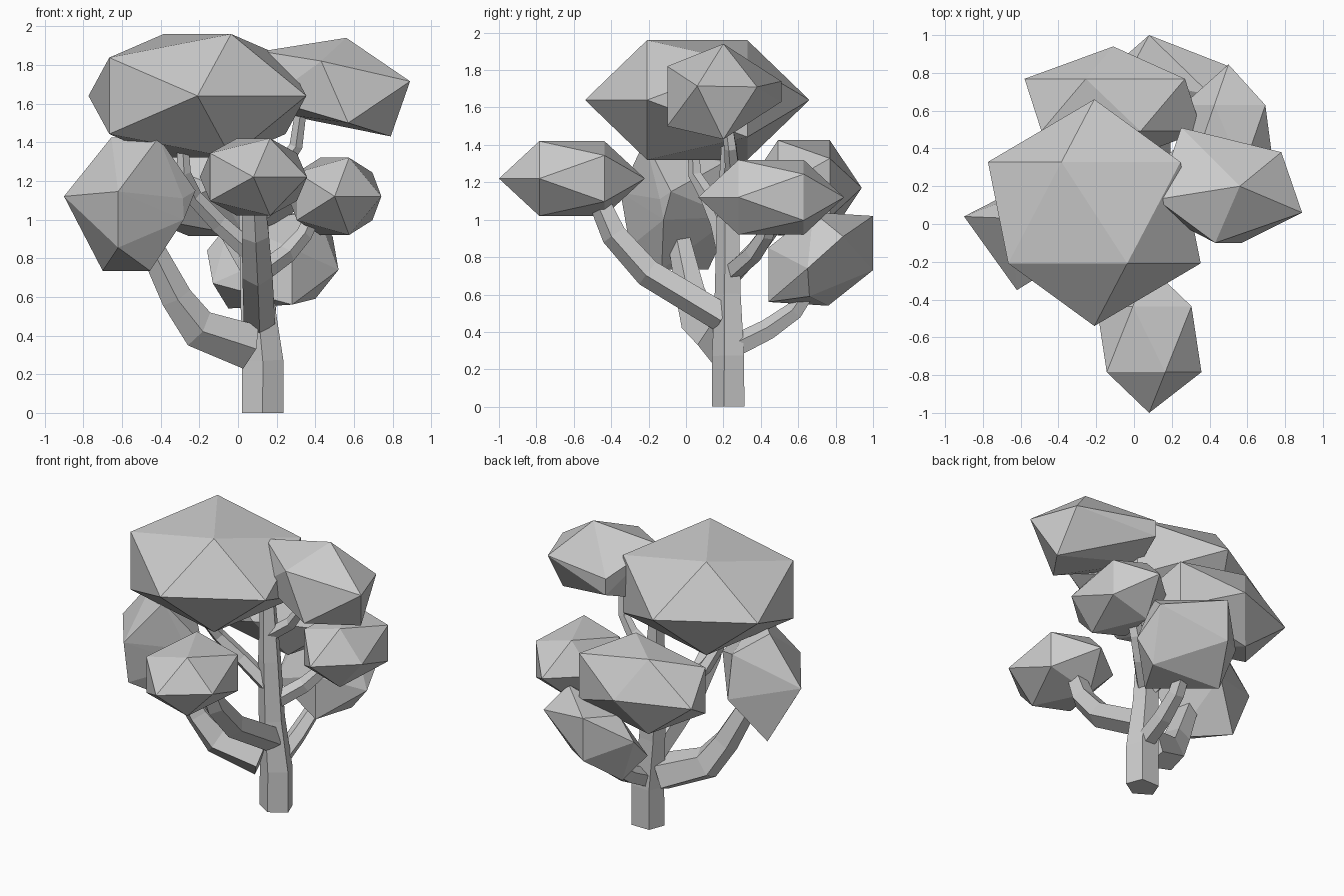
import bpy, bmesh
from math import sin, cos, radians, tau
from mathutils import Vector, Matrix

if "Cube" in bpy.data.objects:
    bpy.data.objects.remove(bpy.data.objects["Cube"])


def finish(bm, name):
    bmesh.ops.recalc_face_normals(bm, faces=bm.faces)
    me = bpy.data.meshes.new(name)
    bm.to_mesh(me)
    bm.free()
    ob = bpy.data.objects.new(name, me)
    bpy.context.collection.objects.link(ob)
    return ob


def limb(name, pts, radii, squash=1.0):
    """Five-sided tapering tube along a path."""
    bm = bmesh.new()
    pts = [Vector(p) for p in pts]
    rings = []
    for i, (p, r) in enumerate(zip(pts, radii)):
        t = (pts[min(i + 1, len(pts) - 1)] - pts[max(i - 1, 0)]).normalized()
        if i == 0 and p.z == 0:
            t = Vector((0, 0, 1))
        side = t.cross(Vector((0, 1, 0))).normalized()
        up = side.cross(t)
        rings.append([bm.verts.new(p + r * (side * sin(k * tau / 5) - up * squash * cos(k * tau / 5)))
                      for k in range(5)])
    for a, b in zip(rings, rings[1:]):
        for k in range(5):
            j = (k + 1) % 5
            bm.faces.new((a[k], a[j], b[j], b[k]))
    bm.faces.new(rings[0])
    bm.faces.new(rings[-1])
    return finish(bm, name)


def clump(name, loc, size):
    """Stretched icosahedron with its poles along y."""
    bm = bmesh.new()
    bmesh.ops.create_icosphere(bm, subdivisions=1, radius=1)
    bm.transform(Matrix.Translation(loc) @ Matrix.Diagonal((*size, 1))
                 @ Matrix.Rotation(radians(90), 4, 'X'))
    return finish(bm, name)


def hull(name, pts):
    """Faceted clump wrapped around a few corner points."""
    bm = bmesh.new()
    for p in pts:
        bm.verts.new(p)
    bmesh.ops.convex_hull(bm, input=bm.verts)
    bmesh.ops.delete(bm, geom=[v for v in bm.verts if not v.link_faces], context='VERTS')
    return finish(bm, name)


def mirrored(centre, half):
    """Corner points plus their opposites through the centre."""
    return [Vector(centre) + s * Vector(v) for v in half for s in (1, -1)]


# Trunk
limb("trunk", [(.128, .234, 0), (.128, .234, .27), (.098, .23, .6), (.08, .23, 1.0), (.06, .235, 1.45)],
     [.113, .112, .09, .078, .05], .85)

# Branches
limb("front_branch", [(.11, .2, .48), (.10, -.2, .72), (.09, -.38, .92), (.08, -.47, 1.12)],
     [.085, .082, .074, .06])
limb("left_branch", [(.055, .18, .345), (-.21, .08, .44), (-.32, .03, .60), (-.46, -.03, .88)],
     [.125, .108, .085, .065])
limb("back_branch", [(.13, .24, .31), (.135, .44, .41), (.145, .58, .51), (.16, .68, .66)],
     [.065, .06, .053, .045])
limb("right_branch", [(.10, .23, .71), (.25, .36, .82), (.34, .43, .92), (.40, .46, 1.05)],
     [.055, .052, .045, .04])
limb("back_left_branch", [(.09, .24, .70), (0, .38, .85), (-.08, .48, .98), (-.1, .54, 1.1)],
     [.055, .05, .045, .04])
limb("crown_branch", [(.08, .22, .82), (-.10, .18, .98), (-.23, .12, 1.12), (-.28, .05, 1.24), (-.29, .04, 1.45)],
     [.055, .05, .045, .038, .03])
limb("upper_right_branch", [(.07, .23, 1.16), (.23, .25, 1.28), (.30, .24, 1.38), (.33, .21, 1.6)],
     [.045, .042, .036, .03])

# Leaf clumps with poles along y
clump("crown_leaves", (-.21, .06, 1.64), (.63, .60, .376))
clump("front_leaves", (.08, -.61, 1.22), (.31, .39, .235))
clump("right_leaves", (.50, .455, 1.12), (.27, .39, .235))
clump("back_left_leaves", (-.11, .63, 1.17), (.525, .31, .30))

# Tilted clumps, symmetric through their centres
hull("left_leaves", mirrored((-.555, -.05, 1.08), (
    (-.345, .09, .04), (-.1, .08, .335), (.145, -.17, .345),
    (.315, -.05, .075), (-.065, -.25, -.225), (-.065, -.30, .065)))[:1] + mirrored(
    (-.555, -.05, 1.08), ((-.1, .08, .345), (.145, -.17, .345), (.27, -.09, .03),
                          (-.065, -.25, -.225), (-.065, -.30, .065)))
    + [(-.22, -.08, 1.15), (-.28, -.12, 1.0)])
hull("back_leaves", mirrored((.18, .72, .79), (
    (-.1, .28, -.06), (-.1, .28, .23), (.31, .12, .12), (.34, -.07, -.05),
    (.23, -.04, .25), (.22, -.06, -.2))))

# Upper right clump, cut flat on its lower inner side
hull("upper_right_leaves", [
    (.56, .20, 1.94), (.89, .06, 1.715), (.43, -.10, 1.82), (.57, -.10, 1.50), (.79, .20, 1.43),
    (.78, .38, 1.71), (.25, .51, 1.74), (.25, .51, 1.63), (.20, .30, 1.55), (.12, .13, 1.87),
    (.16, .04, 1.62)])
